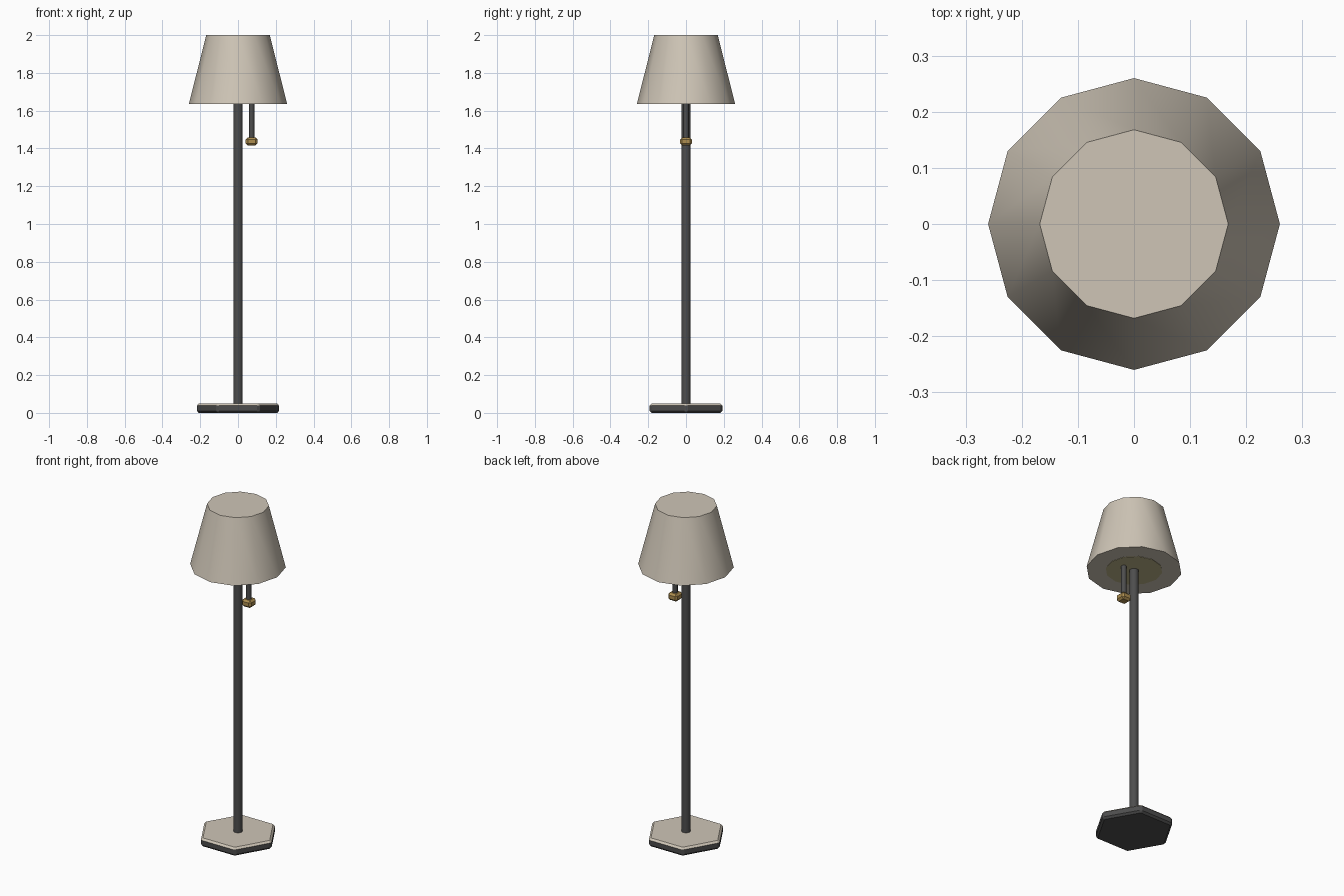
import bpy
import bmesh
from math import radians

cube = bpy.data.objects.get("Cube")
if cube:
    bpy.data.objects.remove(cube, do_unlink=True)


def material(name, r, g, b):
    m = bpy.data.materials.new(name)
    m.use_nodes = True
    m.diffuse_color = (r, g, b, 1)
    m.node_tree.nodes["Principled BSDF"].inputs["Base Color"].default_value = (r, g, b, 1)
    return m


cream = material("cream fabric", 0.62, 0.56, 0.47)
charcoal = material("charcoal metal", 0.075, 0.075, 0.075)
brass = material("brass", 0.42, 0.27, 0.08)
glow = material("warm diffuser", 0.50, 0.45, 0.25)


def finish(obj, name, *mats, smooth=True):
    obj.name = name
    for m in mats:
        obj.data.materials.append(m)
    if smooth:
        bpy.ops.object.shade_smooth_by_angle(angle=radians(50))
    return obj


def frustum(name, sides, r_low, r_high, z_low, z_high, *mats, x=0, turn=0, smooth=True):
    """Closed round or polygonal part standing between two heights."""
    bpy.ops.mesh.primitive_cone_add(
        vertices=sides, radius1=r_low, radius2=r_high, depth=z_high - z_low,
        location=(x, 0, (z_low + z_high) / 2), rotation=(0, 0, radians(turn)))
    return finish(bpy.context.object, name, *mats, smooth=smooth)


def bevel(obj, width):
    bm = bmesh.new()
    bm.from_mesh(obj.data)
    bmesh.ops.bevel(bm, geom=bm.edges[:], offset=width, segments=1,
                    affect='EDGES', profile=0.5)
    bm.to_mesh(obj.data)
    bm.free()


# Hexagonal base: cream top and upper chamfer, dark sides and underside
base = frustum("base", 6, 0.222, 0.222, 0, 0.05, charcoal, cream, turn=30, smooth=False)
bevel(base, 0.011)
for face in base.data.polygons:
    face.material_index = 1 if face.normal.z > 0.3 else 0

# Pole
frustum("pole", 8, 0.026, 0.026, 0.045, 1.66, charcoal, turn=22.5)

# Lamp shade with closed ends and a round diffuser underneath
frustum("shade", 12, 0.26, 0.168, 1.636, 2.0, cream)
frustum("diffuser", 12, 0.155, 0.155, 1.634, 1.64, glow, smooth=False)

# Pull switch: cord and chamfered knob
frustum("pull_cord", 8, 0.015, 0.015, 1.45, 1.65, charcoal, x=0.072)
bpy.ops.mesh.primitive_cube_add(size=1, location=(0.072, 0, 1.437))
knob = bpy.context.object
knob.scale = (0.062, 0.062, 0.044)
bpy.ops.object.transform_apply(location=False, rotation=False, scale=True)
finish(knob, "pull_knob", brass, smooth=False)
bevel(knob, 0.011)
